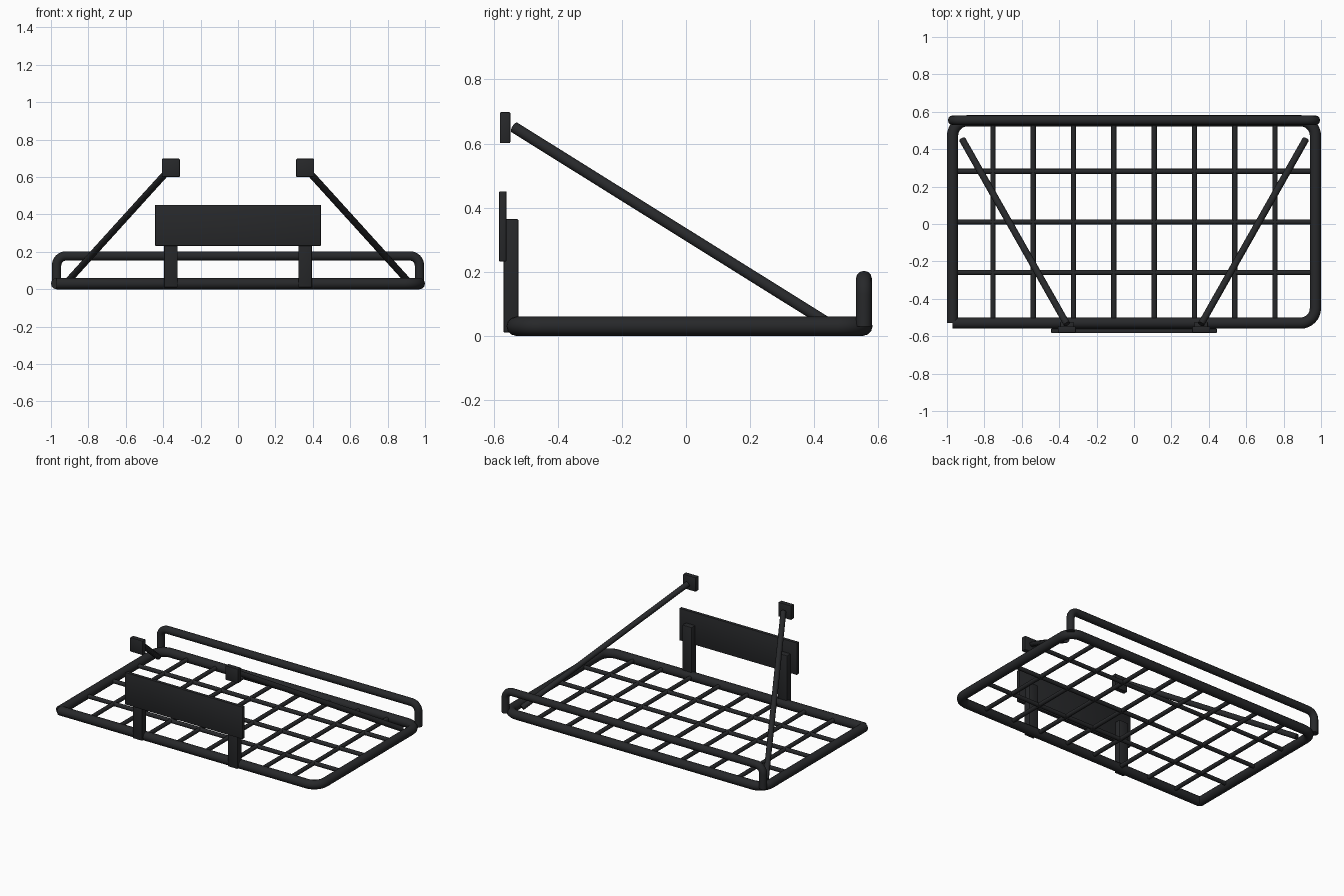
import bpy, bmesh, math
from mathutils import Vector

if "Cube" in bpy.data.objects:
    bpy.data.objects.remove(bpy.data.objects["Cube"])

mat = bpy.data.materials.new("dark_metal")
mat.diffuse_color = (0.02, 0.021, 0.023, 1)
mat.use_nodes = True
mat.node_tree.nodes["Principled BSDF"].inputs["Base Color"].default_value = mat.diffuse_color


def finish(ob, angle=40):
    ob.data.materials.clear()
    ob.data.materials.append(mat)
    bpy.ops.object.select_all(action='DESELECT')
    ob.select_set(True)
    bpy.context.view_layer.objects.active = ob
    bpy.ops.object.shade_smooth_by_angle(angle=math.radians(angle))


def round_path(pts, r, n=8):
    """Replace the inner corners of a path by arcs (right-angle corners)."""
    pts = [Vector(p) for p in pts]
    out = [pts[0]]
    for a, b, c in zip(pts, pts[1:], pts[2:]):
        u, v = (a - b).normalized(), (c - b).normalized()
        centre = b + (u + v) * r
        for i in range(n + 1):
            t = math.pi / 2 * i / n
            out.append(centre - v * r * math.cos(t) - u * r * math.sin(t))
    return out + [pts[-1]]


def tube(name, pts, r, res=4):
    cu = bpy.data.curves.new(name, 'CURVE')
    cu.dimensions = '3D'
    cu.bevel_depth, cu.bevel_resolution, cu.use_fill_caps = r, res, True
    sp = cu.splines.new('POLY')
    sp.points.add(len(pts) - 1)
    for p, co in zip(sp.points, pts):
        p.co = (*co, 1)
    ob = bpy.data.objects.new(name, cu)
    bpy.context.collection.objects.link(ob)
    bpy.ops.object.select_all(action='DESELECT')
    ob.select_set(True)
    bpy.context.view_layer.objects.active = ob
    bpy.ops.object.convert(target='MESH')
    ob = bpy.context.view_layer.objects.active
    ob.name = name
    finish(ob)
    return ob


def box(name, lo, hi, bevel):
    me = bpy.data.meshes.new(name)
    bm = bmesh.new()
    bmesh.ops.create_cube(bm, size=1)
    for v in bm.verts:
        v.co = [l + (h - l) * (c + 0.5) for l, h, c in zip(lo, hi, v.co)]
    bmesh.ops.bevel(bm, geom=bm.edges[:], offset=bevel, segments=2,
                    profile=0.5, affect='EDGES')
    bm.to_mesh(me)
    bm.free()
    ob = bpy.data.objects.new(name, me)
    bpy.context.collection.objects.link(ob)
    finish(ob)
    return ob


X, Y0, Y1, Z = 0.97, -0.53, 0.552, 0.03

# Base frame: one bent tube, ends butting at the front left corner
tube("base_frame", round_path([(-X, Y0, Z), (X, Y0, Z), (X, Y1, Z),
                               (-X, Y1, Z), (-X, Y0, Z)], 0.08), 0.03)

# Raised back rail
tube("back_rail", round_path([(-X, 0.555, Z), (-X, 0.555, 0.178),
                              (X, 0.555, 0.178), (X, 0.555, Z)], 0.05), 0.025)

# Floor grid
for i in range(1, 9):
    x = -X + 2 * X * i / 9
    tube(f"grid_bar_lengthwise_{i}", [(x, Y0, Z), (x, Y1, Z)], 0.014, 3)
for i in range(1, 4):
    y = Y0 + (Y1 - Y0) * i / 4
    tube(f"grid_bar_crosswise_{i}", [(-X, y, Z), (X, y, Z)], 0.014, 3)

# Front plate
box("front_plate", (-0.443, -0.583, 0.232), (0.443, -0.56, 0.451), 0.003)

# Posts, diagonal braces and mounting pads on both sides
for side, s in (("left", -1), ("right", 1)):
    c = 0.359 * s
    box(f"plate_post_{side}", (c - 0.036, -0.57, 0.01), (c + 0.036, -0.523, 0.365), 0.005)
    tube(f"brace_{side}", [(0.918 * s, 0.452, 0.034), (c, -0.535, 0.65)], 0.018)
    box(f"mounting_pad_{side}", (c - 0.048, -0.581, 0.601), (c + 0.048, -0.548, 0.698), 0.004)
